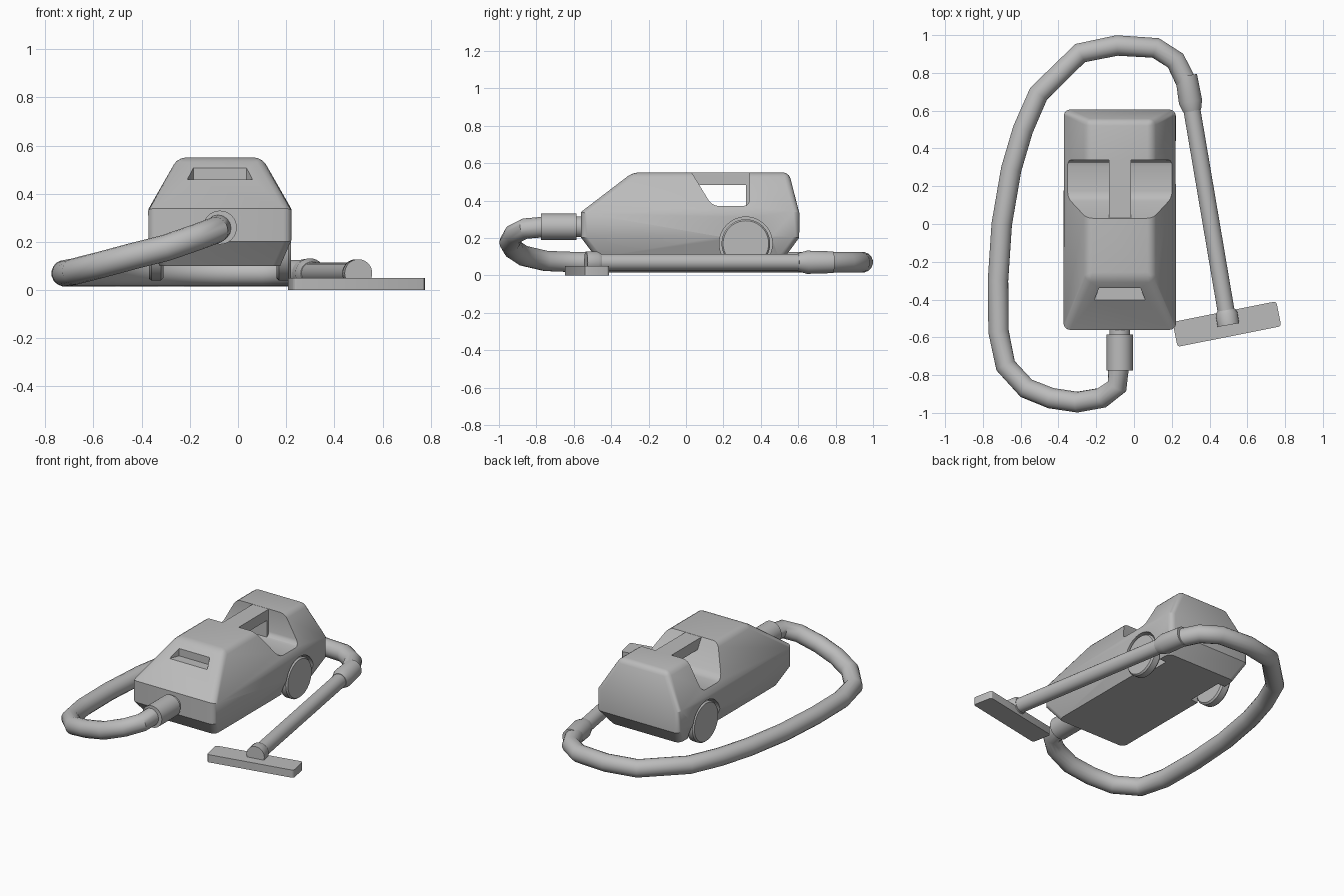
import bpy, bmesh, math
from mathutils import Vector

if "Cube" in bpy.data.objects:
    bpy.data.objects.remove(bpy.data.objects["Cube"])

CX = -0.075   # centre line of the body

grey = bpy.data.materials.new("plain_grey")
grey.use_nodes = True
tone = (0.5, 0.5, 0.5, 1)
grey.diffuse_color = tone
grey.node_tree.nodes["Principled BSDF"].inputs["Base Color"].default_value = tone


def add(name, bm):
    bmesh.ops.recalc_face_normals(bm, faces=bm.faces)
    mesh = bpy.data.meshes.new(name)
    bm.to_mesh(mesh)
    bm.free()
    obj = bpy.data.objects.new(name, mesh)
    bpy.context.collection.objects.link(obj)
    mesh.materials.append(grey)
    return obj


def activate(obj):
    bpy.ops.object.select_all(action='DESELECT')
    obj.select_set(True)
    bpy.context.view_layer.objects.active = obj


def finish(obj, angle=30):
    activate(obj)
    bpy.ops.object.convert(target='MESH')
    bpy.ops.object.shade_smooth_by_angle(angle=math.radians(angle))
    return obj


def loft(name, rings, bevel=0, pick=None, segments=3):
    """Joins rings of equal point count, caps the ends and bevels picked edges."""
    bm = bmesh.new()
    rows = [[bm.verts.new(p) for p in ring] for ring in rings]
    n = len(rows[0])
    for low, high in zip(rows, rows[1:]):
        for i in range(n):
            j = (i + 1) % n
            bm.faces.new((low[i], low[j], high[j], high[i]))
    bm.faces.new(rows[0][::-1])
    bm.faces.new(rows[-1])
    if bevel:
        edges = [e for e in bm.edges if pick is None or pick(*[v.co for v in e.verts])]
        bmesh.ops.bevel(bm, geom=edges, offset=bevel, segments=segments,
                        profile=0.5, affect='EDGES', clamp_overlap=True)
    return add(name, bm)


def block(name, x, y, z, bevel=0, pick=None):
    rings = [[(x[0], y[0], h), (x[1], y[0], h), (x[1], y[1], h), (x[0], y[1], h)] for h in z]
    return loft(name, rings, bevel, pick)


def turned(name, start, direction, profile, sides=32):
    """Solid of revolution; profile holds (distance, radius) pairs."""
    axis = Vector(direction).normalized()
    side = axis.cross(Vector((0, 0, 1))).normalized()
    up = side.cross(axis)
    rings = []
    for dist, radius in profile:
        turn = [2 * math.pi * i / sides for i in range(sides)]
        rings.append([Vector(start) + axis * dist + radius * (side * math.cos(a) + up * math.sin(a))
                      for a in turn])
    return loft(name, rings)


# Body shell: half width, front, back and height of each level
levels = [(0.25, -0.485, 0.53, 0.1), (0.295, -0.56, 0.605, 0.2),
          (0.295, -0.56, 0.605, 0.34), (0.175, -0.285, 0.55, 0.55)]
body = loft("body",
            [[(CX - w, f, z), (CX + w, f, z), (CX + w, b, z), (CX - w, b, z)]
             for w, f, b, z in levels],
            bevel=0.03, pick=lambda a, b: abs(a.z - b.z) > 0.01 or a.z > 0.5)

# Cutters: handle opening, front notch and wheel wells
opening = [(0.0, 0.6), (0.14, 0.37), (0.34, 0.37), (0.34, 0.6)]
cutters = [
    loft("handle_cutter", [[(x, y, z) for y, z in opening] for x in (CX - 0.4, CX + 0.4)],
         bevel=0.035, pick=lambda a, b: abs(a.x - b.x) > 0.1 and a.z < 0.5),
    loft("notch_cutter", [[(CX - 0.15, -0.44, z), (CX + 0.15, -0.44, z),
                           (CX + 0.11, -0.34, z), (CX - 0.11, -0.34, z)] for z in (0.46, 0.6)]),
]
for s in (-1, 1):
    cutters.append(turned("well_cutter", (CX + s * 0.2, 0.32, 0.17), (s, 0, 0),
                          [(0, 0.142), (0.2, 0.142)], 48))
for cutter in cutters:
    cutter.hide_render = True
    mod = body.modifiers.new("cut", 'BOOLEAN')
    mod.object = cutter
    mod.solver = 'EXACT'
finish(body)
for cutter in cutters:
    bpy.data.objects.remove(cutter)

# Carrying handle across the opening
finish(block("handle_bar", (CX - 0.058, CX + 0.058), (0.02, 0.36), (0.482, 0.549)))
finish(block("handle_post", (CX - 0.058, CX + 0.058), (0.32, 0.36), (0.36, 0.549)))

# Wheels
for s, side in ((-1, "right"), (1, "left")):
    finish(turned("wheel_" + side, (CX + s * 0.235, 0.32, 0.17), (s, 0, 0),
                  [(0, 0.12), (0.01, 0.13), (0.05, 0.13), (0.06, 0.122)], 40))

# Hose inlet on the front
finish(turned("inlet_neck", (CX, -0.54, 0.26), (0, -1, 0), [(0, 0.055), (0.06, 0.055)]))
finish(turned("inlet_sleeve", (CX, -0.585, 0.26), (0, -1, 0), [(0, 0.07), (0.19, 0.07)]))

# Flexible hose
path = [(-0.08, -0.74, 0.26), (-0.09, -0.86, 0.25), (-0.17, -0.92, 0.22), (-0.3, -0.943, 0.175),
        (-0.44, -0.922, 0.14), (-0.57, -0.87, 0.105), (-0.68, -0.75, 0.077), (-0.717, -0.57, 0.07),
        (-0.72, -0.3, 0.07), (-0.7, 0, 0.07), (-0.65, 0.29, 0.07), (-0.588, 0.5, 0.07),
        (-0.505, 0.69, 0.07), (-0.285, 0.905, 0.07), (-0.09, 0.945, 0.07), (0.115, 0.932, 0.07),
        (0.22, 0.865, 0.07), (0.277, 0.75, 0.07)]
curve = bpy.data.curves.new("hose", 'CURVE')
curve.dimensions = '3D'
curve.bevel_depth = 0.055
curve.bevel_resolution = 6
curve.use_fill_caps = True
spline = curve.splines.new('POLY')
spline.points.add(len(path) - 1)
for point, co in zip(spline.points, path):
    point.co = (*co, 1)
hose = bpy.data.objects.new("hose", curve)
bpy.context.collection.objects.link(hose)
curve.materials.append(grey)
finish(hose, 40)

# Wand with a sleeve at each end
top, foot = Vector((0.276, 0.785, 0.07)), Vector((0.5, -0.535, 0.07))
run = foot - top
finish(turned("wand", top, run, [(0.1, 0.045), (run.length - 0.03, 0.045)]))
finish(turned("wand_grip", top, run, [(0, 0.058), (0.14, 0.062), (0.19, 0.048)]))
finish(turned("wand_collar", foot, -run, [(0, 0.058), (0.06, 0.058), (0.08, 0.048)]))

# Floor nozzle
nozzle = block("floor_nozzle", (-0.28, 0.28), (-0.067, 0.067), (0, 0.05), bevel=0.015,
               pick=lambda a, b: abs(a.z - b.z) > 0.01)
nozzle.location = (0.492, -0.53, 0)
nozzle.rotation_euler.z = math.radians(11.3)
finish(nozzle)
